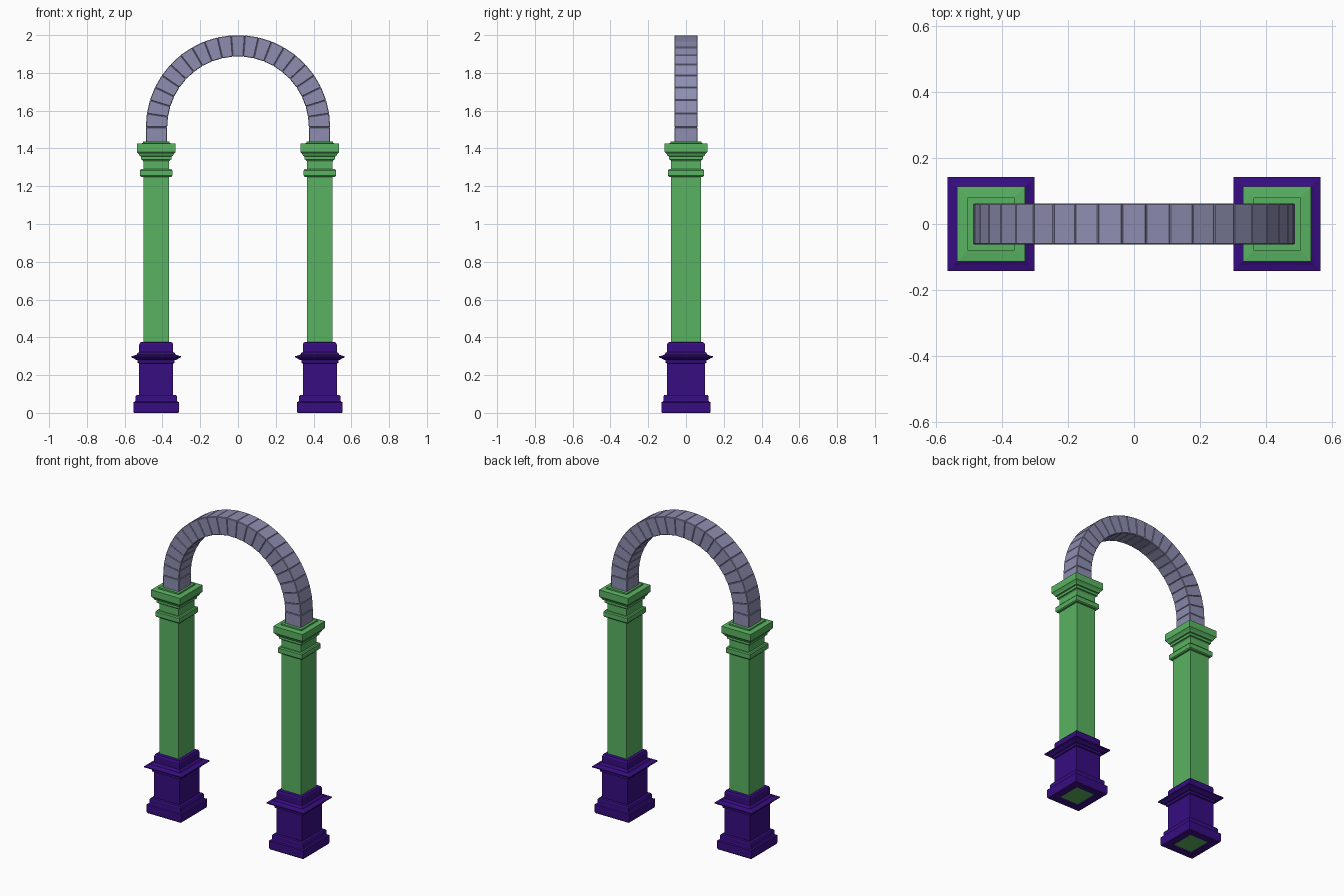
import bpy, bmesh, math

if "Cube" in bpy.data.objects:
    bpy.data.objects.remove(bpy.data.objects["Cube"])

CX = 0.433       # column centre offset
DY = 0.010       # columns are slightly deeper than wide


def material(name, rgb):
    m = bpy.data.materials.new(name)
    m.diffuse_color = (*rgb, 1)
    m.use_nodes = True
    m.node_tree.nodes["Principled BSDF"].inputs["Base Color"].default_value = m.diffuse_color
    return m


PURPLE = material("plinth_purple", (0.038, 0.004, 0.22))
GREEN = material("column_green", (0.10, 0.45, 0.12))
STONE = material("arch_stone", (0.27, 0.27, 0.44))


def finish(bm, name, mat):
    bmesh.ops.recalc_face_normals(bm, faces=bm.faces)
    mesh = bpy.data.meshes.new(name)
    bm.to_mesh(mesh)
    bm.free()
    mesh.materials.append(mat)
    obj = bpy.data.objects.new(name, mesh)
    bpy.context.collection.objects.link(obj)
    return obj


def square_moulding(name, cx, profile, mat, cap=True):
    """Stack rectangular rings from (half width, z) pairs."""
    bm = bmesh.new()
    rings = [[bm.verts.new((cx + sx * w, sy * (w + DY), z))
              for sx, sy in ((-1, -1), (1, -1), (1, 1), (-1, 1))]
             for w, z in profile]
    for a, b in zip(rings, rings[1:]):
        for i in range(4):
            j = (i + 1) % 4
            bm.faces.new((a[i], a[j], b[j], b[i]))
    if cap:
        bm.faces.new(rings[0])
        bm.faces.new(rings[-1])
    return finish(bm, name, mat)


PEDESTAL = [(0.069, 0.0), (0.118, 0.0), (0.121, 0.008), (0.121, 0.056),
            (0.112, 0.060), (0.109, 0.066), (0.109, 0.088), (0.105, 0.094),
            (0.090, 0.096), (0.090, 0.262), (0.098, 0.264), (0.098, 0.279),
            (0.110, 0.282), (0.118, 0.288), (0.132, 0.294), (0.132, 0.300),
            (0.114, 0.304), (0.103, 0.309), (0.098, 0.318), (0.090, 0.322),
            (0.090, 0.362), (0.085, 0.373), (0.069, 0.376)]

COLUMN = [(0.0686, 0.004), (0.0686, 1.250), (0.080, 1.250), (0.085, 1.256),
          (0.085, 1.284), (0.080, 1.290), (0.0686, 1.290), (0.0686, 1.332),
          (0.074, 1.340), (0.080, 1.342), (0.080, 1.358), (0.088, 1.360),
          (0.092, 1.370), (0.103, 1.382), (0.103, 1.425), (0.071, 1.428),
          (0.071, 1.437)]

for side, cx in (("left", -CX), ("right", CX)):
    square_moulding(f"{side}_pedestal", cx, PEDESTAL, PURPLE, cap=False)
    square_moulding(f"{side}_column", cx, COLUMN, GREEN)

# Arch: bevelled wedge blocks on a semicircle plus a straight block at each foot
R_IN, R_OUT, ZC, HALF, BLOCKS = 0.375, 0.488, 1.512, 0.062, 21
sections = []
for i in range(BLOCKS):
    a0, a1 = (math.pi * k / BLOCKS for k in (i, i + 1))
    sections.append([(r * math.cos(a), ZC + r * math.sin(a))
                     for r, a in ((R_IN, a0), (R_OUT, a0), (R_OUT, a1), (R_IN, a1))])
for s in (-1, 1):
    sections.append([(s * R_IN, 1.43), (s * R_OUT, 1.43), (s * R_OUT, ZC), (s * R_IN, ZC)])

bm = bmesh.new()
for sec in sections:
    front = [bm.verts.new((x, -HALF, z)) for x, z in sec]
    back = [bm.verts.new((x, HALF, z)) for x, z in sec]
    bm.faces.new(front)
    bm.faces.new(back[::-1])
    for i in range(4):
        j = (i + 1) % 4
        bm.faces.new((front[i], back[i], back[j], front[j]))
arch = finish(bm, "arch_blocks", STONE)
bevel = arch.modifiers.new("chamfer", 'BEVEL')
bevel.width = 0.003
bevel.segments = 1
